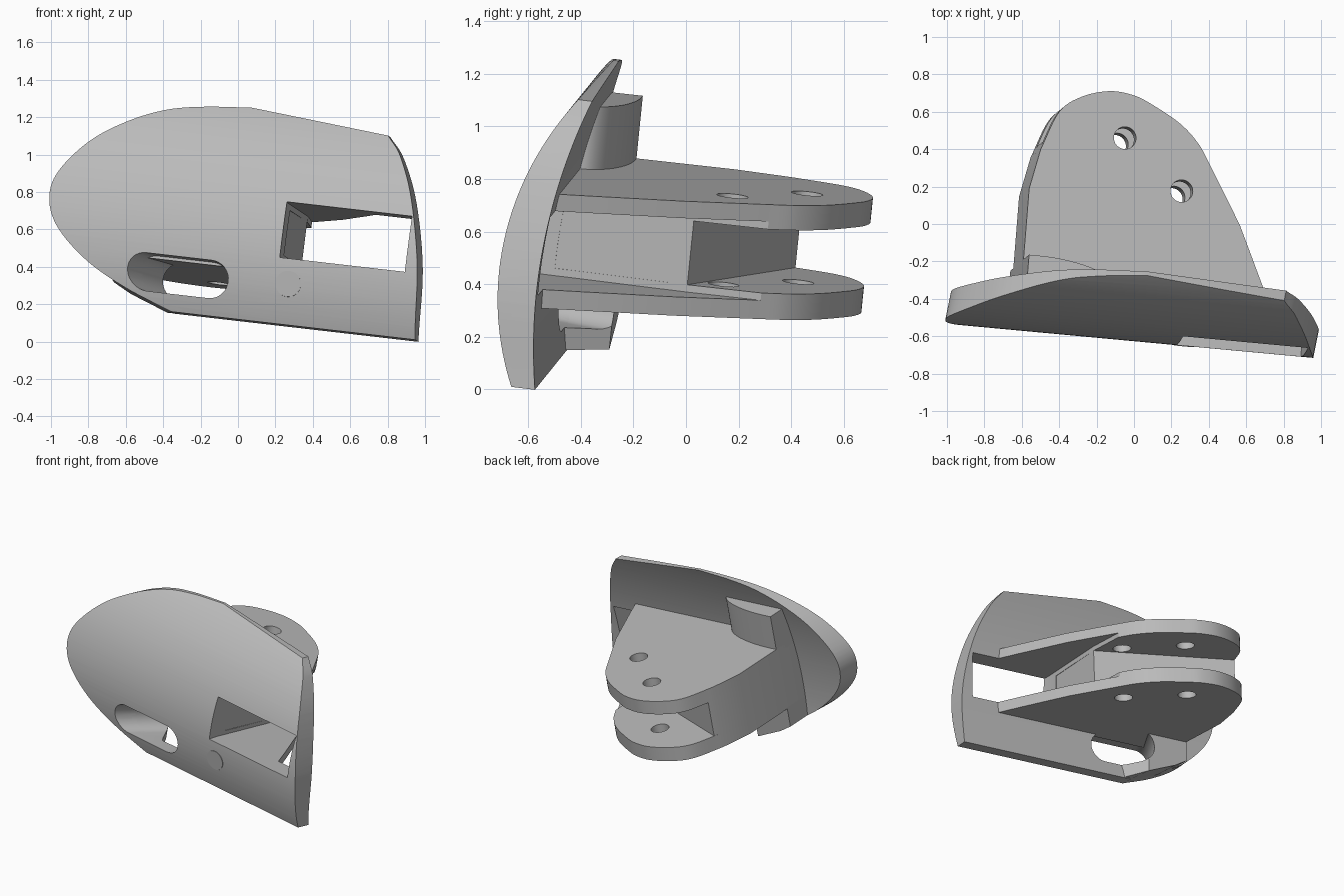
import bpy, bmesh, math
from mathutils import Matrix, Vector

cube = bpy.data.objects.get("Cube")
if cube:
    bpy.data.objects.remove(cube, do_unlink=True)

grey = bpy.data.materials.new("plain grey")
grey.use_nodes = True
grey.diffuse_color = (0.5, 0.5, 0.5, 1)
grey.node_tree.nodes["Principled BSDF"].inputs["Base Color"].default_value = (0.5, 0.5, 0.5, 1)

# The whole part is built square, then tilted by this frame
along = Vector((0.989, -0.092, -0.114)).normalized()
up = Vector((0.122, 0.1, 0.987)).normalized()
back = up.cross(along).normalized()
up = along.cross(back)
FRAME = Matrix((along, back, up)).transposed().to_4x4()


def loft(name, loop_a, loop_b):
    """Closed solid between two matching loops of points."""
    bm = bmesh.new()
    a = [bm.verts.new(p) for p in loop_a]
    b = [bm.verts.new(p) for p in loop_b]
    bm.faces.new(a)
    bm.faces.new(b[::-1])
    for i in range(len(a)):
        j = (i + 1) % len(a)
        bm.faces.new((a[i], b[i], b[j], a[j]))
    bmesh.ops.recalc_face_normals(bm, faces=bm.faces)
    mesh = bpy.data.meshes.new(name)
    bm.to_mesh(mesh)
    bm.free()
    mesh.transform(FRAME)
    mesh.materials.append(grey)
    obj = bpy.data.objects.new(name, mesh)
    bpy.context.collection.objects.link(obj)
    return obj


def slab(name, plan, z0, z1):
    """Flat plan extruded upwards."""
    return loft(name, [(x, y, z0) for x, y in plan], [(x, y, z1) for x, y in plan])


def spline(points, steps=6):
    """Smooth curve through the points."""
    pts = [Vector(p) for p in points]
    pts = [pts[0] * 2 - pts[1]] + pts + [pts[-1] * 2 - pts[-2]]
    out = []
    for p, q, r, s in zip(pts, pts[1:], pts[2:], pts[3:]):
        for k in range(steps):
            t = k / steps
            out.append((q * 2 + (r - p) * t + (p * 2 - q * 5 + r * 4 - s) * t * t
                        + (q * 3 - p - r * 3 + s) * t ** 3) / 2)
    return [tuple(v) for v in out] + [tuple(pts[-2])]


def ring(cx, cy, r, n=32):
    return [(cx + r * math.cos(math.tau * i / n), cy + r * math.sin(math.tau * i / n))
            for i in range(n)]


def boolean(obj, cutter, operation="DIFFERENCE"):
    mod = obj.modifiers.new("cut", "BOOLEAN")
    mod.operation = operation
    mod.solver = "EXACT"
    mod.object = cutter
    bpy.context.view_layer.objects.active = obj
    bpy.ops.object.modifier_apply(modifier=mod.name)


def outer_y(z):
    return -0.677 + 1.08 - math.sqrt(1.08 ** 2 - (z - 0.5) ** 2)


def inner_y(z):
    return -0.525 + 2.2 - math.sqrt(2.2 ** 2 - (z - 0.44) ** 2)


# Curved shell: crescent section, trimmed to a leaf outline
heights = [1.24 * i / 40 for i in range(41)]
section = [(outer_y(z), z) for z in heights] + [(inner_y(z), z) for z in reversed(heights)]
shell = loft("curved_shell", [(-1.3, y, z) for y, z in section],
             [(1.3, y, z) for y, z in section])
nose = spline([(-0.324, 0.06), (-0.573, 0.155), (-0.788, 0.27), (-0.958, 0.422),
               (-1.027, 0.566), (-1.01, 0.72), (-0.874, 0.916), (-0.695, 1.056),
               (-0.508, 1.147), (-0.314, 1.19), (-0.067, 1.216)])
tail = spline([(0.69, 1.145), (0.787, 1.03), (0.895, 0.793), (0.977, 0.443), (0.994, 0.06)])
outline = nose + tail
trim = loft("shell_trim", *[[(x + 0.12 * (y + 0.6), y, z) for x, z in outline]
                            for y in (-1, 0.2)])
boolean(shell, trim, "INTERSECT")

# Cutters for window, rounded slot and bolt holes
window = slab("window_cutter", [(0.229, -1), (0.229, -0.6), (0.29, -0.012), (0.29, 0.3),
                                (0.95, 0.3), (0.905, -0.5), (0.905, -1)], 0.407, 0.71)


def slot_loop(left, right, y, z=0.251, r=0.1, n=16):
    arc = [math.pi * i / n - math.pi / 2 for i in range(n + 1)]
    return ([(right + r * math.cos(a), y, z + r * math.sin(a)) for a in arc]
            + [(left - r * math.cos(a), y, z - r * math.sin(a)) for a in arc])


slot = loft("slot_cutter", slot_loop(-0.515, -0.132, -0.72), slot_loop(-0.28, -0.132, -0.28))
holes = [slab("hole_cutter", ring(x, y, 0.06), 0.2, 0.9)
         for x, y in ((0.152, 0.114), (-0.175, 0.37))]
boolean(shell, window)
boolean(shell, slot)

# Two rounded bracket plates
plan = [(-0.667, -0.56), (-0.667, 0.052)] + spline(
    [(-0.622, 0.268), (-0.539, 0.477), (-0.425, 0.569), (-0.278, 0.613), (-0.148, 0.603),
     (-0.043, 0.562), (0.114, 0.475), (0.223, 0.374), (0.304, 0.25)]) + [
    (0.478, -0.038), (0.637, -0.375), (0.72, -0.56)]
plates = [slab("upper_plate", plan, 0.68, 0.775), slab("lower_plate", plan, 0.335, 0.435)]
for plate in plates:
    for cutter in [window] + holes:
        boolean(plate, cutter)

# Solid web joining the plates
web = slab("plate_web", [(-0.667, -0.56), (-0.667, 0.052), (-0.622, 0.268), (-0.602, 0.32),
                         (0.29, -0.012), (0.229, -0.56)], 0.42, 0.7)

# Corner block on top of the upper plate
curve = [(-0.62 + 0.46 * math.sin(a), -0.5 + 0.17 * math.cos(a))
         for a in [math.pi / 2 * i / 16 for i in range(17)]]
block = slab("upper_corner_block", [(-0.667, -0.5), (-0.667, -0.33)] + curve, 0.74, 1.016)

# Lower boss around the slot
boss_face = [(-0.667, 0.345), (-0.667, 0.205), (-0.573, 0.155), (-0.324, 0.062),
             (-0.25, 0.062), (-0.2, 0.345)]
boss = loft("lower_boss", [(x, -0.54, z) for x, z in boss_face],
            [(min(x, -0.36), -0.335, max(z, 0.075)) for x, z in boss_face])
boolean(boss, slot)

# Flush round plug on the shell
disc = ring(0.29, 0.273, 0.068)
plug = loft("round_plug", [(x, outer_y(z) - 0.004, z) for x, z in disc],
            [(x, outer_y(z) + 0.05, z) for x, z in disc])

for helper in [trim, window, slot] + holes:
    bpy.data.objects.remove(helper, do_unlink=True)

# Smooth curved faces, keep edges sharp
bpy.ops.object.select_all(action="DESELECT")
for obj in [shell, web, block, boss, plug] + plates:
    obj.select_set(True)
bpy.context.view_layer.objects.active = shell
bpy.ops.object.shade_smooth_by_angle(angle=math.radians(25))
